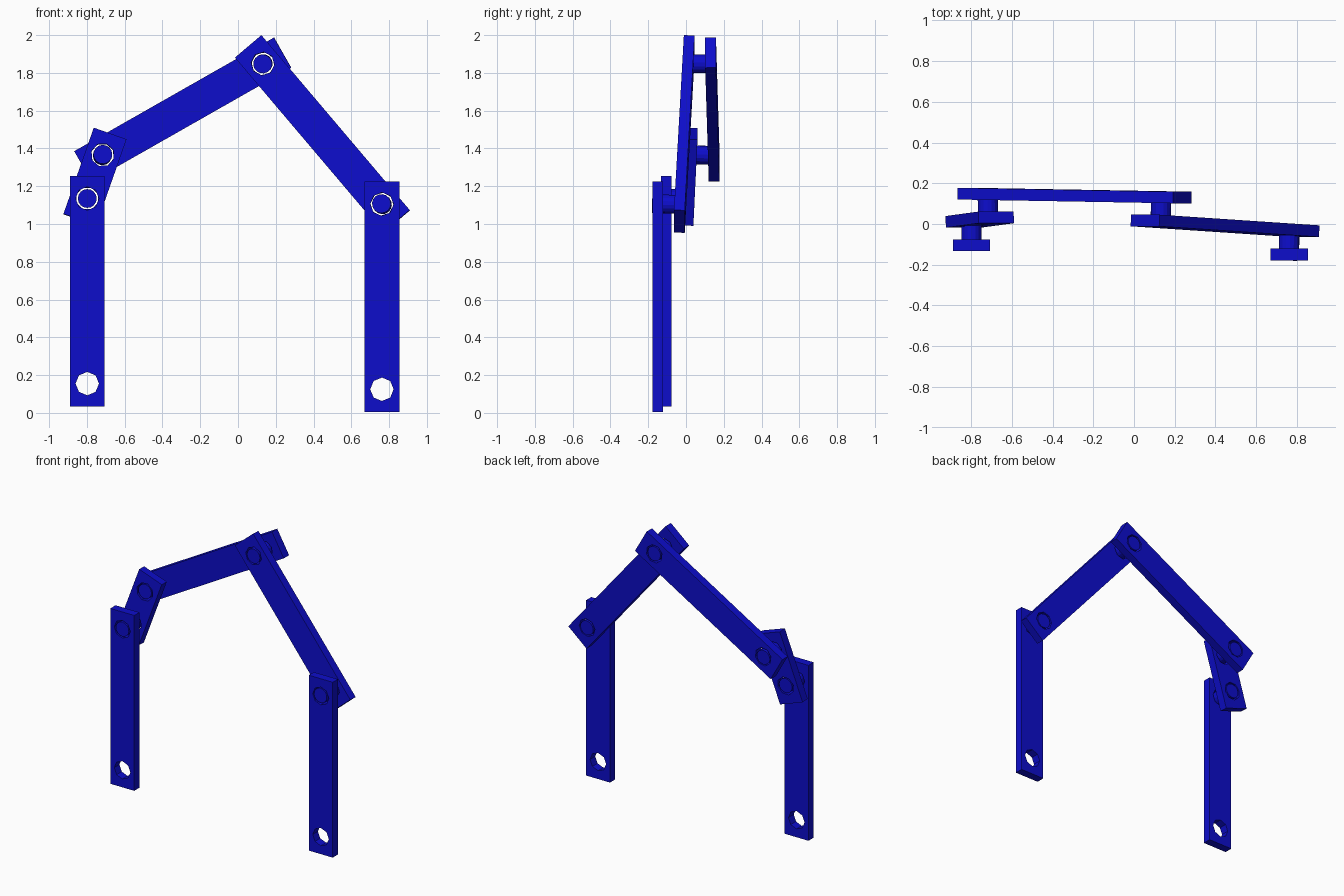
import bpy, bmesh, math
from mathutils import Vector, Matrix

cube = bpy.data.objects.get("Cube")
if cube:
    bpy.data.objects.remove(cube, do_unlink=True)

WIDTH, THICK, MARGIN = 0.184, 0.057, 0.12    # bar section and end overhang
HOLE_R, PIN_R, SPACING = 0.062, 0.05, 0.12   # holes, pins, gap between bar centres

blue = bpy.data.materials.new("deep blue")
blue.use_nodes = True
colour = (0.004, 0.004, 0.6, 1)
blue.diffuse_color = colour
blue.node_tree.nodes["Principled BSDF"].inputs["Base Color"].default_value = colour


def link(name, mesh, matrix):
    mesh.materials.clear()
    mesh.materials.append(blue)
    obj = bpy.data.objects.new(name, mesh)
    obj.matrix_world = matrix
    bpy.context.collection.objects.link(obj)
    return obj


def frame(p, q):
    """Axes with x along the bar and z towards the front."""
    x = (q - p).normalized()
    y = Vector((0, -1, 0)).cross(x).normalized()
    z = x.cross(y)
    return Matrix((x, y, z)).transposed().to_4x4()


def bar(name, p, q):
    """Flat bar with an octagonal hole at p and at q."""
    p, q = Vector(p), Vector(q)
    length = (q - p).length
    a, b, h = -MARGIN, length + MARGIN, WIDTH / 2
    loops = [[(a, -h), (b, -h), (b, h), (a, h)]]
    for cx in (0, length):
        loops.append([(cx + HOLE_R * math.cos(i * math.pi / 4),
                       HOLE_R * math.sin(i * math.pi / 4)) for i in range(8)])
    curve = bpy.data.curves.new(name + "_profile", 'CURVE')
    curve.dimensions = '2D'
    curve.fill_mode = 'BOTH'
    curve.extrude = THICK / 2
    for pts in loops:
        s = curve.splines.new('POLY')
        s.points.add(len(pts) - 1)
        for pt, (x, y) in zip(s.points, pts):
            pt.co = (x, y, 0, 1)
        s.use_cyclic_u = True
    temp = bpy.data.objects.new(name + "_profile", curve)
    mesh = bpy.data.meshes.new_from_object(temp)
    bpy.data.objects.remove(temp)
    bpy.data.curves.remove(curve)
    bm = bmesh.new()
    bm.from_mesh(mesh)
    bmesh.ops.remove_doubles(bm, verts=bm.verts, dist=1e-5)
    bmesh.ops.recalc_face_normals(bm, faces=bm.faces)
    for f in bm.faces:
        f.smooth = False
    bm.to_mesh(mesh)
    bm.free()
    return link(name, mesh, Matrix.Translation(p) @ frame(p, q))


def pin(name, front, p, q):
    """Pin through the front bar and the bar behind it, square to bar p-q."""
    mesh = bpy.data.meshes.new(name)
    bm = bmesh.new()
    bmesh.ops.create_cone(bm, cap_ends=True, segments=16, radius1=PIN_R,
                          radius2=PIN_R, depth=SPACING + THICK)
    bm.to_mesh(mesh)
    bm.free()
    centre = Vector(front) + Vector((0, SPACING / 2, 0))
    link(name, mesh, Matrix.Translation(centre) @ frame(Vector(p), Vector(q)))


def behind(p):
    return (p[0], p[1] + SPACING, p[2])


# Joint positions, on the centre plane of the front bar at each joint
right_foot, right_knee = (-0.798, -0.104, 0.155), (-0.798, -0.104, 1.135)
left_foot, left_knee = (0.762, -0.15, 0.125), (0.762, -0.15, 1.105)
elbow = (-0.717, 0.027, 1.365)
apex = (0.132, 0.012, 1.848)

# Bars
bar("right_leg", right_foot, right_knee)
bar("left_leg", left_foot, left_knee)
bar("short_link", behind(right_knee), elbow)
bar("right_rafter", behind(elbow), behind(apex))
bar("left_rafter", apex, behind(left_knee))

# Pins
pin("right_knee_pin", right_knee, right_foot, right_knee)
pin("elbow_pin", elbow, behind(right_knee), elbow)
pin("apex_pin", apex, behind(elbow), behind(apex))
pin("left_knee_pin", left_knee, apex, behind(left_knee))
